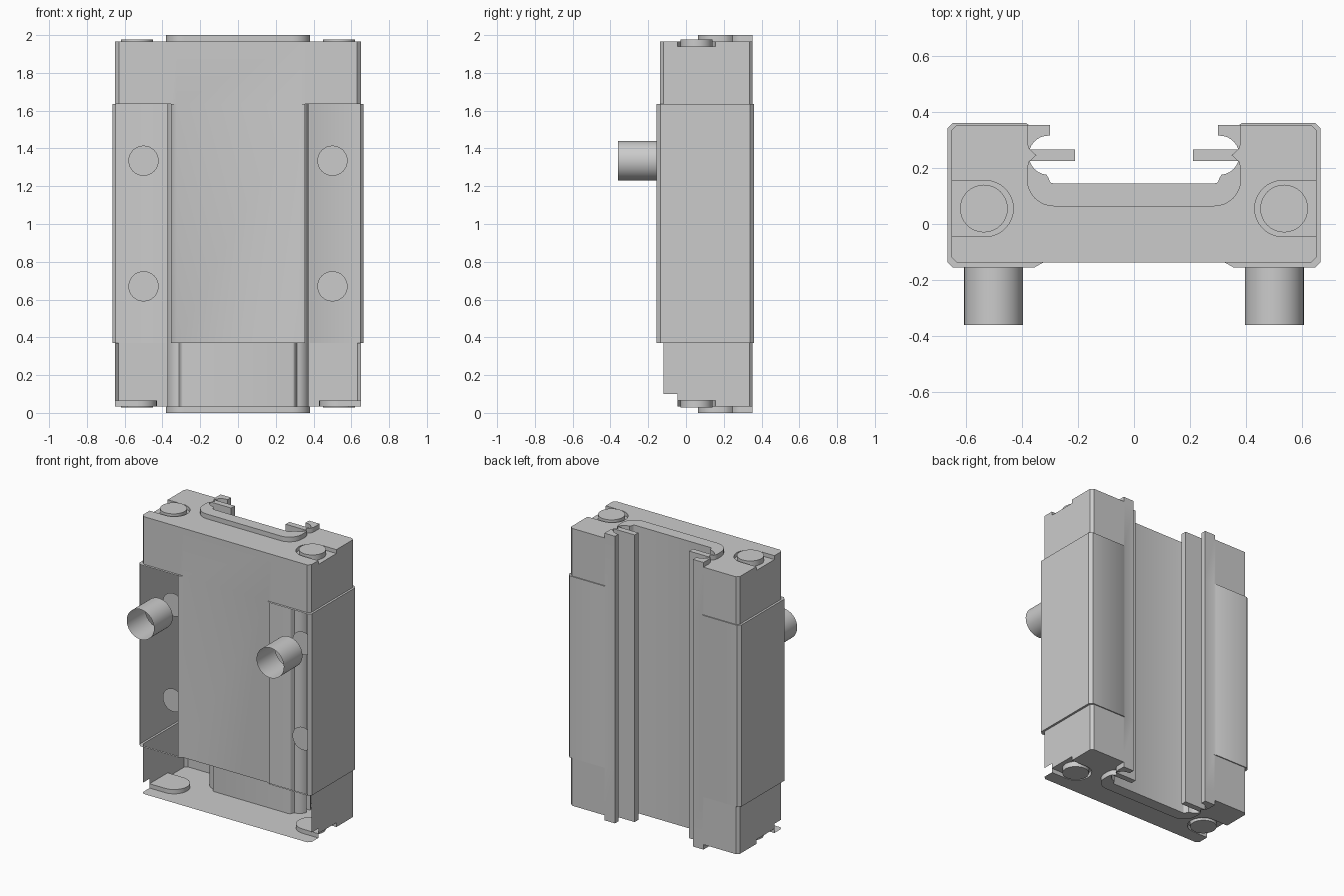
import bpy, bmesh, math
from mathutils import Matrix, Vector

if "Cube" in bpy.data.objects:
    bpy.data.objects.remove(bpy.data.objects["Cube"])


def mirrored(half):
    """Close a right-hand half outline with its mirror image."""
    return half + [(-x, y) for x, y in reversed(half)]


def arc(cx, cy, r, a0, a1, n):
    return [(cx + r * math.cos(math.radians(a0 + (a1 - a0) * i / n)),
             cy + r * math.sin(math.radians(a0 + (a1 - a0) * i / n))) for i in range(n + 1)]


def loft(name, levels):
    """Solid through a list of (z, outline) levels."""
    bm = bmesh.new()
    rings = [[bm.verts.new((x, y, z)) for x, y in pts] for z, pts in levels]
    for a, b in zip(rings, rings[1:]):
        for i in range(len(a)):
            j = (i + 1) % len(a)
            bm.faces.new((a[i], a[j], b[j], b[i]))
    bm.faces.new(rings[0][::-1])
    bm.faces.new(rings[-1])
    bmesh.ops.remove_doubles(bm, verts=bm.verts[:], dist=1e-5)
    bmesh.ops.recalc_face_normals(bm, faces=bm.faces[:])
    return finish(name, bm)


def finish(name, bm):
    me = bpy.data.meshes.new(name)
    bm.to_mesh(me)
    bm.free()
    ob = bpy.data.objects.new(name, me)
    bpy.context.collection.objects.link(ob)
    return ob


def activate(ob):
    bpy.ops.object.select_all(action='DESELECT')
    ob.select_set(True)
    bpy.context.view_layer.objects.active = ob


def smooth(ob):
    activate(ob)
    bpy.ops.object.shade_smooth_by_angle(angle=math.radians(35))


# Channel with bulging ball retainers and thin inner lips
channel = ([(.30, .353), (.30, .315)] + arc(.305, .245, .07, 80, 17, 5)
           + [(.21, .265), (.21, .225)] + arc(.305, .245, .07, -17, -85, 5)
           + [(.303, .16)] + arc(.288, .16, .015, 0, -90, 3))

# Block outlines: wider middle with front pads, slimmer end caps
block = mirrored([(.325, -.138), (.355, -.155), (.645, -.155), (.665, -.135),
                  (.665, .34), (.645, .36), (.385, .36), (.375, .353)] + channel)
cap = mirrored([(.325, -.138), (.355, -.138), (.63, -.138), (.65, -.118),
                (.65, .335), (.632, .353), (.385, .353), (.375, .353)] + channel)
Z0, Z1, Z2, Z3 = .035, .37, 1.635, 1.967
carriage = loft("carriage_shell", [(Z0, cap), (.10, cap), (Z1, cap), (Z1, block),
                                   (Z2, block), (Z2, cap), (Z3, cap)])

# Screw pockets open to the sides at both ends
for s in (1, -1):
    pocket = [(s * x, y) for x, y in [(.7, .155)] + arc(.53, .055, .1, 90, 270, 16) + [(.7, -.045)]]
    for lo, hi in ((1.94, 2.1), (-.1, .065)):
        cutter = loft("pocket_cutter", [(lo, pocket), (hi, pocket)])
        cutter.hide_render = True
        activate(carriage)
        mod = carriage.modifiers.new("pocket", 'BOOLEAN')
        mod.operation, mod.solver, mod.object = 'DIFFERENCE', 'EXACT', cutter
        bpy.ops.object.modifier_apply(modifier=mod.name)
        bpy.data.objects.remove(cutter)

# Open the front of the pads and lower cap so the channel shows inside
bm = bmesh.new()
bm.from_mesh(carriage.data)
bmesh.ops.bisect_plane(bm, geom=bm.verts[:] + bm.edges[:] + bm.faces[:],
                       plane_co=(0, -.045, 0), plane_no=(0, 1, 0))
bm.normal_update()
gone = []
for f in bm.faces:
    c, n = f.calc_center_median(), f.normal
    low_front = c.z < Z1 - .01 and c.y < -.1 and n.y < -.5
    pad_front = Z1 + .01 < c.z < Z2 - .01 and c.y < -.15 and n.y < -.95 and abs(c.x) > .36
    low_corner = c.z < .1 and c.y < -.046 and abs(n.x) > .9 and abs(c.x) > .6
    if low_front or pad_front or low_corner:
        gone.append(f)
bmesh.ops.delete(bm, geom=gone, context='FACES')
bm.to_mesh(carriage.data)
bm.free()
smooth(carriage)

# End seals wrapping the channel
seal = mirrored(arc(.285, .16, .097, -90, 0, 8)
                + [(.382, .20), (.375, .222), (.35, .245), (.375, .268), (.382, .29), (.382, .353)]
                + channel)
for name, lo, hi in (("lower_seal", 0, Z0), ("upper_seal", Z3, 2)):
    smooth(loft(name, [(lo, seal), (hi, seal)]))

# Screw heads at both ends
for s in (1, -1):
    for name, lo, hi in (("lower_screw", .028, .065), ("upper_screw", 1.94, 1.977)):
        ring = arc(s * .535, .055, .085, 0, 360, 32)[:-1]
        smooth(loft(name, [(lo, ring), (hi, ring)]))

# Mounting sleeves (open tubes) and the hole ends behind the pads
for s in (1, -1):
    bm = bmesh.new()
    m = Matrix.Translation((s * .5, -.2575, 1.335)) @ Matrix.Rotation(math.pi / 2, 4, 'X')
    bmesh.ops.create_cone(bm, cap_ends=False, segments=48, radius1=.105, radius2=.105,
                          depth=.205, matrix=m)
    smooth(finish("mounting_sleeve", bm))
    for z in (.67, 1.335):
        bm = bmesh.new()
        m = Matrix.Translation((s * .5, 0, z)) @ Matrix.Rotation(math.pi / 2, 4, 'X')
        bmesh.ops.create_circle(bm, cap_ends=True, segments=32, radius=.08, matrix=m)
        finish("hole_end", bm)
